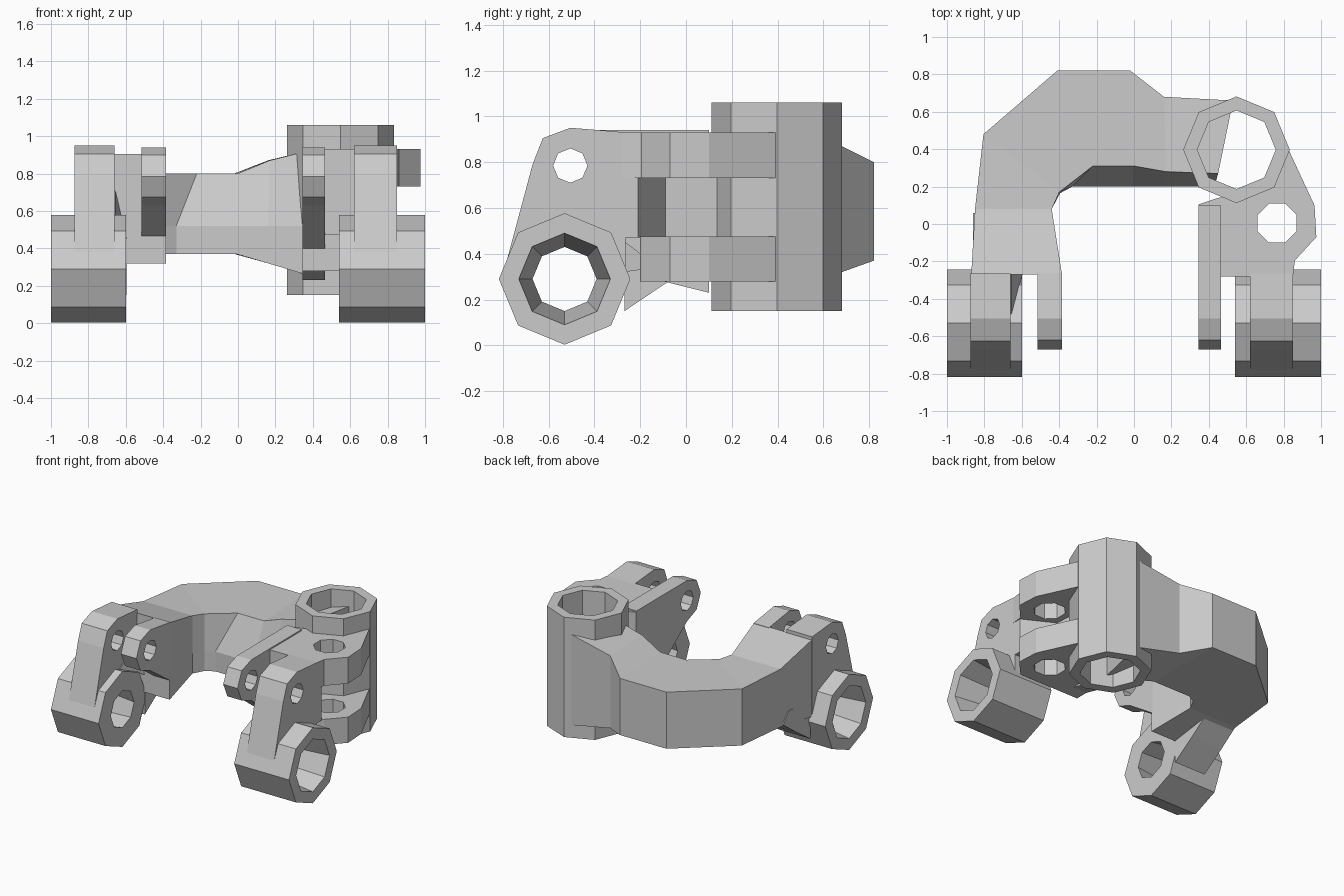
import bpy, bmesh, math

if "Cube" in bpy.data.objects:
    bpy.data.objects.remove(bpy.data.objects["Cube"])

AXIS = {'x': lambda a, b, d: (d, a, b), 'z': lambda a, b, d: (a, b, d)}


def make(name, bm):
    bmesh.ops.recalc_face_normals(bm, faces=bm.faces[:])
    me = bpy.data.meshes.new(name)
    bm.to_mesh(me)
    bm.free()
    ob = bpy.data.objects.new(name, me)
    bpy.context.collection.objects.link(ob)
    return ob


def octagon(cx, cy, r, turn=0.0):
    return [(cx + r * math.cos(math.pi / 4 * i + turn),
             cy + r * math.sin(math.pi / 4 * i + turn)) for i in range(8)]


def loft(name, rings, closed=False):
    """Skin matching rings of points; cap the ends or join last to first."""
    bm = bmesh.new()
    rows = [[bm.verts.new(p) for p in ring] for ring in rings]
    pairs = list(zip(rows, rows[1:]))
    if closed:
        pairs.append((rows[-1], rows[0]))
    else:
        bm.faces.new(rows[0])
        bm.faces.new(rows[-1])
    n = len(rows[0])
    for a, b in pairs:
        for i in range(n):
            j = (i + 1) % n
            bm.faces.new((a[i], a[j], b[j], b[i]))
    return make(name, bm)


def prism(name, pts, lo, hi, axis):
    f = AXIS[axis]
    return loft(name, [[f(a, b, d) for a, b in pts] for d in (lo, hi)])


def tube(name, c, r, lo, hi, r_lo, r_hi, axis):
    f = AXIS[axis]
    spec = ((r, lo), (r, hi), (r_hi, hi), (r_lo, lo))
    return loft(name, [[f(a, b, d) for a, b in octagon(*c, q)] for q, d in spec], True)


def drill(ob, c, r, lo, hi, axis, turn=0.0):
    cutter = prism("hole_cutter", octagon(*c, r, turn), lo, hi, axis)
    m = ob.modifiers.new("hole", 'BOOLEAN')
    m.operation, m.solver, m.object = 'DIFFERENCE', 'EXACT', cutter
    bpy.context.view_layer.objects.active = ob
    bpy.ops.object.modifier_apply(modifier=m.name)
    bpy.data.objects.remove(cutter)


# curved arch: outer xy, inner top xy, inner mid xy, bottom z, top z
sections = [
    ((-0.87, -0.27), (-0.385, -0.27), (-0.385, -0.27), 0.32, 0.905),
    ((-0.85, 0.08), (-0.44, 0.08), (-0.44, 0.08), 0.37, 0.81),
    ((-0.805, 0.48), (-0.40, 0.17), (-0.395, 0.165), 0.37, 0.80),
    ((-0.41, 0.82), (-0.22, 0.31), (-0.33, 0.20), 0.37, 0.80),
    ((-0.02, 0.82), (0.0, 0.31), (-0.01, 0.20), 0.37, 0.80),
    ((0.16, 0.68), (0.17, 0.28), (0.16, 0.20), 0.32, 0.87),
    ((0.53, 0.66), (0.45, 0.27), (0.43, 0.20), 0.24, 0.94),
]
loft("arch_body", [[(*o, zb), (*o, zt), (*t, zt), (*m, 0.52), (*m, zb)]
                   for o, t, m, zb, zt in sections])

# vertical pivot tube
tube("pivot_tube", (0.548, 0.397), 0.285, 0.15, 1.06, 0.21, 0.21, 'z')

# fork plates beside the tube
tail = [(0.975, -0.07), (0.965, 0.10), (0.83, 0.39), (0.798, 0.40),
        (0.725, 0.22), (0.55, 0.15), (0.45, 0.14), (0.345, 0.105)]
for name, lo, hi, y in (("upper_fork_plate", 0.73, 0.93, -0.28),
                        ("lower_fork_plate", 0.28, 0.475, -0.20)):
    plate = prism(name, tail + [(0.345, y), (0.85, y), (0.86, -0.195)], lo, hi, 'z')
    drill(plate, (0.765, 0.005), 0.113, lo - 0.1, hi + 0.1, 'z', math.pi / 8)

# wall between the fork plates
prism("fork_web", [(0.345, 0.105), (0.345, -0.28), (0.62, -0.28), (0.85, -0.30),
                   (0.85, -0.21), (0.62, -0.09), (0.60, 0.165), (0.55, 0.15),
                   (0.45, 0.14)], 0.47, 0.735, 'z')

# lug profiles in y, z
hub_c = (-0.53, 0.29)
outer_lug = [(-0.265, 0.93), (-0.505, 0.95), (-0.625, 0.905), (-0.67, 0.79),
             (-0.785, 0.36), (-0.765, 0.29), (-0.696, 0.456), (-0.53, 0.525),
             (-0.364, 0.456), (-0.295, 0.29), (-0.265, 0.30)]
inner_lug = [(-0.505, 0.94), (-0.62, 0.90), (-0.67, 0.785), (-0.62, 0.675),
             (-0.505, 0.63)]
left_end = [(-0.26, 0.46), (-0.26, 0.905)]
right_end = [(-0.20, 0.40), (-0.10, 0.28), (0.10, 0.23), (0.10, 0.94)]

lugs = [("left_outer_lug", outer_lug, -0.875, -0.66),
        ("left_inner_lug", inner_lug + left_end, -0.515, -0.385),
        ("right_inner_lug", inner_lug + right_end, 0.345, 0.465),
        ("right_outer_lug", outer_lug, 0.62, 0.85)]
for name, pts, lo, hi in lugs:
    lug = prism(name, pts, lo, hi, 'x')
    drill(lug, (-0.505, 0.785), 0.075, lo - 0.1, hi + 0.1, 'x')

# horizontal hubs with bores that widen outward
tube("left_hub", hub_c, 0.287, -1.0, -0.60, 0.20, 0.14, 'x')
tube("right_hub", hub_c, 0.287, 0.54, 1.0, 0.14, 0.20, 'x')

# left foot gusset running down behind the hub
prism("left_foot", [(-0.268, 0.46), (-0.268, 0.15), (-0.09, 0.27), (0.06, 0.38),
                    (0.0, 0.46)], -0.86, -0.595, 'x')
loft("left_gusset", [[(-0.67, -0.265, 0.71), (-0.67, -0.48, 0.56), (-0.67, -0.265, 0.45)],
                     [(-0.655, -0.265, 0.71), (-0.655, -0.48, 0.56), (-0.595, -0.265, 0.45)]])
